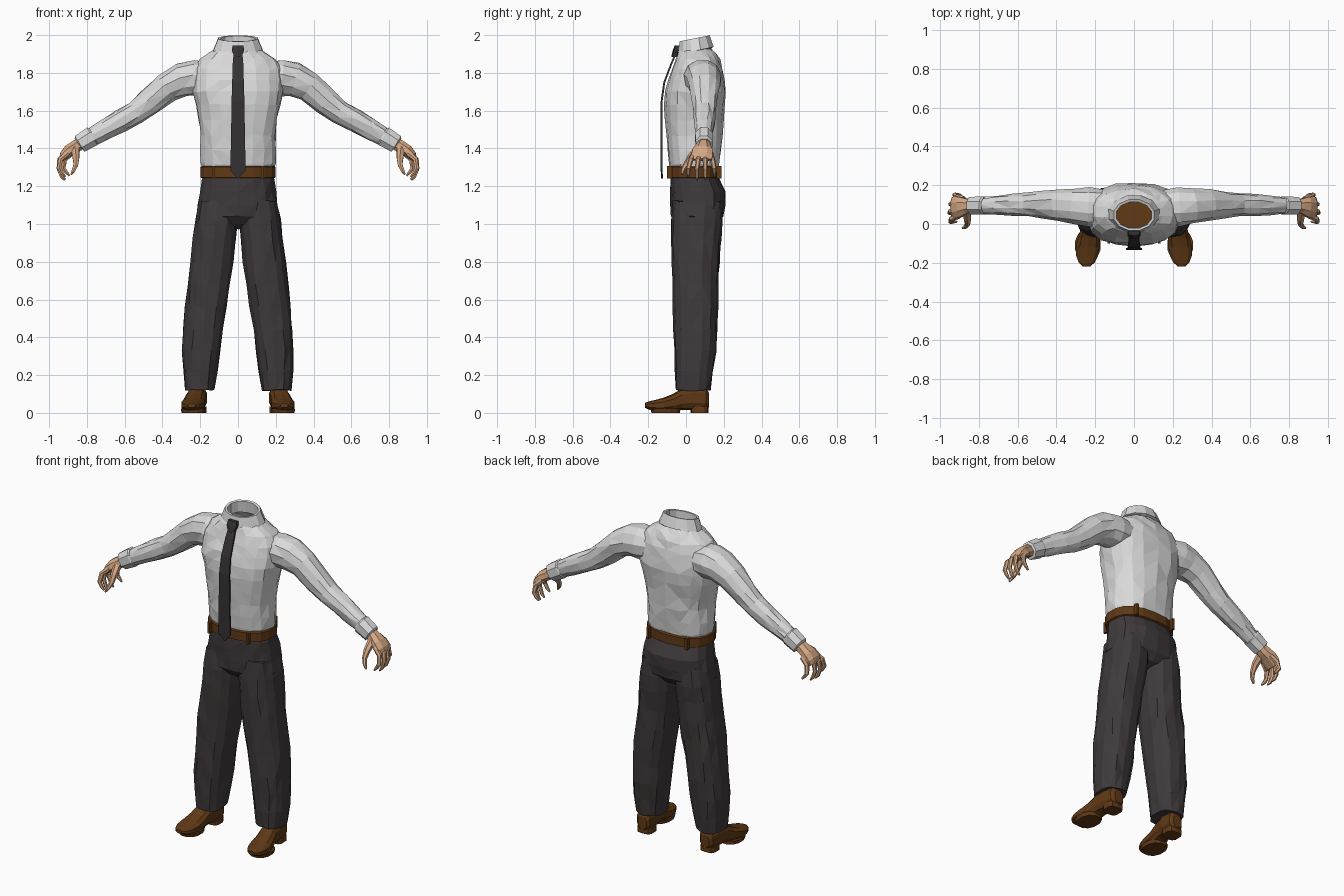
import bpy, bmesh, math, random
from mathutils import Vector

random.seed(4)


def material(name, rgb):
    m = bpy.data.materials.new(name)
    m.diffuse_color = (*rgb, 1)
    return m


SHIRT = material("shirt_white", (0.70, 0.70, 0.70))
CLOTH = material("trouser_charcoal", (0.050, 0.042, 0.044))
TIE = material("tie_dark", (0.036, 0.031, 0.034))
LEATHER = material("leather_brown", (0.115, 0.041, 0.008))
SKIN = material("skin", (0.66, 0.39, 0.23))


def spow(v, p):
    return math.copysign(abs(v) ** p, v)


def oval(n, power=2.4):
    """Unit rounded-box outline."""
    for i in range(n):
        a = 2 * math.pi * (i + 0.5) / n
        yield spow(math.cos(a), 2 / power), spow(math.sin(a), 2 / power)


def loft(name, rings, mat, caps=True, loop=False, jitter=0.0):
    """Skin a list of equal-length point rings with flat faces."""
    bm = bmesh.new()
    rows = [[bm.verts.new(Vector(p) + Vector([random.uniform(-jitter, jitter) for _ in "xyz"]))
             for p in ring] for ring in rings]
    n = len(rows[0])
    pairs = list(zip(rows, rows[1:])) + ([(rows[-1], rows[0])] if loop else [])
    for a, b in pairs:
        for i in range(n):
            j = (i + 1) % n
            bm.faces.new((a[i], a[j], b[j], b[i]))
    if caps and not loop:
        bm.faces.new(rows[0])
        bm.faces.new(rows[-1])
    bmesh.ops.recalc_face_normals(bm, faces=bm.faces)
    if jitter:
        bmesh.ops.triangulate(bm, faces=[f for f in bm.faces if len(f.verts) == 4])
    me = bpy.data.meshes.new(name)
    bm.to_mesh(me)
    bm.free()
    me.materials.append(mat)
    ob = bpy.data.objects.new(name, me)
    bpy.context.collection.objects.link(ob)
    return ob


def level(z, x0, x1, y0, y1, n=16, power=2.4, slope=0.0):
    """Horizontal ring filling a box in x and y; slope tilts it along y."""
    cx, cy, w, d = (x0 + x1) / 2, (y0 + y1) / 2, (x1 - x0) / 2, (y1 - y0) / 2
    return [(cx + w * u, cy + d * v, z + slope * d * v) for u, v in oval(n, power)]


def tube(name, path, mat, n=10, side=1, jitter=0.0, power=2.2):
    """Path entries: x, y, z, in-plane radius, y radius."""
    pts = [Vector(p[:3]) for p in path]
    rings = []
    for i, p in enumerate(path):
        t = (pts[min(i + 1, len(pts) - 1)] - pts[max(i - 1, 0)]).normalized()
        u = t.cross(Vector((0, 1, 0))).normalized()
        v = u.cross(t)
        ring = [pts[i] + u * (p[3] * a) + v * (p[4] * b) for a, b in oval(n, power)]
        rings.append([(side * q.x, q.y, q.z) for q in ring])
    return loft(name, rings, mat, jitter=jitter)


# Shirt body, open at the neck: z, half width, front y, back y
body = [(1.27, .185, -.08, .17), (1.32, .198, -.088, .178), (1.39, .20, -.10, .185),
        (1.47, .198, -.106, .19), (1.55, .21, -.112, .197), (1.63, .226, -.115, .207),
        (1.70, .24, -.112, .213), (1.76, .24, -.098, .208), (1.82, .235, -.075, .195),
        (1.87, .205, -.052, .178), (1.905, .15, -.04, .158), (1.93, .11, -.028, .135)]
loft("shirt_body", [level(z, -w, w, a, b, 18) for z, w, a, b in body], SHIRT, caps=False, jitter=.005)

# Collar with inner wall, lower at the front
loft("collar", [level(1.918, -.135, .135, -.047, .150, 12, 2, .2),
                level(1.983, -.108, .108, -.036, .128, 12, 2, .2),
                level(1.981, -.094, .094, -.024, .115, 12, 2, .2),
                level(1.912, -.10, .10, -.020, .120, 12, 2, .2)], SHIRT, loop=True)

# Belt and its loops
loft("belt", [level(z, -w, w, -.098 + .202 - w, .186 - .202 + w, 18)
              for z, w in ((1.243, .194), (1.247, .202), (1.301, .202), (1.306, .194))], LEATHER)
for x in (-.13, .13):
    for y in (-.087, .175):
        loft("belt_loop", [level(z, x - .008, x + .008, y - .014, y + .014, 4, 8)
                           for z in (1.24, 1.308)], LEATHER)

# Tie blade: z, half width, y
blade = [(1.895, .024, -.058), (1.85, .028, -.078), (1.75, .031, -.116), (1.65, .034, -.13),
         (1.45, .037, -.131), (1.285, .041, -.130), (1.240, .003, -.128)]
loft("tie_blade", [[(-w, y - .004, z), (w, y - .004, z), (w, y + .006, z), (-w, y + .006, z)]
                   for z, w, y in blade], TIE)
loft("tie_knot", [level(z, -w, w, y - .018, y + .016, 6, 3)
                  for z, w, y in ((1.885, .022, -.06), (1.92, .036, -.052), (1.945, .032, -.042))], TIE)

# Trouser seat
seat = [(1.27, .185, -.078, .165), (1.235, .194, -.084, .178), (1.17, .204, -.083, .208),
        (1.10, .214, -.081, .208), (1.04, .222, -.078, .195), (1.0, .19, -.045, .16),
        (.975, .10, .0, .10)]
loft("trouser_seat", [level(z, -w, w, a, b, 18, 2.5) for z, w, a, b in seat], CLOTH, jitter=.004)

# Trouser leg: z, inner x, outer x, front y, back y
leg = [(1.12, .012, .205, -.07, .19), (1.02, .004, .226, -.077, .192), (.92, .012, .238, -.077, .184),
       (.80, .026, .252, -.075, .176), (.68, .042, .268, -.071, .170), (.56, .060, .280, -.067, .168),
       (.44, .080, .290, -.064, .163), (.33, .094, .296, -.061, .157), (.22, .110, .290, -.058, .145),
       (.12, .127, .281, -.054, .131)]

# Sleeve, cuff and palm along the arm
sleeve = [(.15, .085, 1.775, .085, .09), (.23, .088, 1.775, .098, .10), (.30, .092, 1.765, .092, .092),
          (.38, .098, 1.725, .080, .080), (.47, .10, 1.645, .070, .068), (.54, .10, 1.592, .064, .062),
          (.62, .10, 1.546, .060, .058), (.70, .098, 1.503, .056, .050), (.79, .095, 1.452, .046, .042)]
cuff = [(.765, .095, 1.468, .050, .046), (.772, .095, 1.464, .058, .050),
        (.838, .095, 1.424, .052, .048), (.842, .095, 1.421, .040, .038)]
palm = [(.825, .095, 1.432, .034, .032), (.862, .092, 1.408, .036, .042), (.895, .088, 1.388, .034, .056),
        (.922, .086, 1.362, .026, .060), (.936, .086, 1.340, .014, .054)]

# Shoe sections: y, centre x, half width, bottom z, top z
shoe = [(.122, .212, .030, .030, .105), (.105, .213, .046, .014, .135), (.04, .216, .053, .014, .145),
        (-.02, .224, .052, .016, .130), (-.07, .232, .058, .006, .100), (-.12, .238, .064, .004, .080),
        (-.165, .242, .058, .010, .068), (-.20, .244, .042, .018, .060), (-.218, .245, .020, .028, .052)]

for s, tag in ((1, "left"), (-1, "right")):
    loft(f"trouser_leg_{tag}",
         [[(s * x, y, z) for x, y, z in level(z0, a, b, c, d, 14, 2.5)] for z0, a, b, c, d in leg],
         CLOTH, jitter=.005)
    tube(f"sleeve_{tag}", sleeve, SHIRT, 11, s, .004)
    tube(f"cuff_{tag}", cuff, SHIRT, 8, s)
    tube(f"palm_{tag}", palm, SKIN, 8, s)

    # Curled, spread fingers: knuckle y, tip y, x shift, tip height
    for i, (y0, y1, dx, zt) in enumerate(((.042, .012, -.004, 1.25), (.073, .058, .0, 1.232),
                                          (.102, .102, -.004, 1.235), (.130, .150, -.026, 1.255))):
        ym = (y0 + y1) / 2
        tube(f"finger_{i}_{tag}",
             [(.905 + dx, y0, 1.375, .015, .015), (.944 + dx, ym, 1.342, .015, .014),
              (.950 + dx, y1, 1.295, .012, .012), (.934 + dx, y1, zt + .018, .010, .010),
              (.918 + dx, y1, zt, .005, .005)], SKIN, 6, s)
    tube(f"thumb_{tag}",
         [(.862, .065, 1.395, .024, .024), (.858, .025, 1.355, .020, .018), (.858, .000, 1.315, .014, .014),
          (.870, -.016, 1.285, .011, .011), (.884, -.022, 1.262, .005, .005)], SKIN, 6, s)

    # Shoe upper and heel block
    loft(f"shoe_{tag}",
         [[(s * (cx + w * u), y, (z0 + z1) / 2 + (z1 - z0) / 2 * v) for u, v in oval(10, 2.6)]
          for y, cx, w, z0, z1 in shoe], LEATHER)
    loft(f"shoe_heel_{tag}",
         [[(s * x, y, z) for x, y, z in level(h, .166, .262, .025, .118, 10, 3.5)] for h in (0, .034)],
         LEATHER)
    # Forefoot sole
    loft(f"shoe_sole_{tag}",
         [[(s * x, y, z) for x, y, z in level(h, .176 - e, .300 + e, -.185 - e, -.03, 12, 2.3)]
          for h, e in ((0, 0), (.022, .005))], LEATHER)
